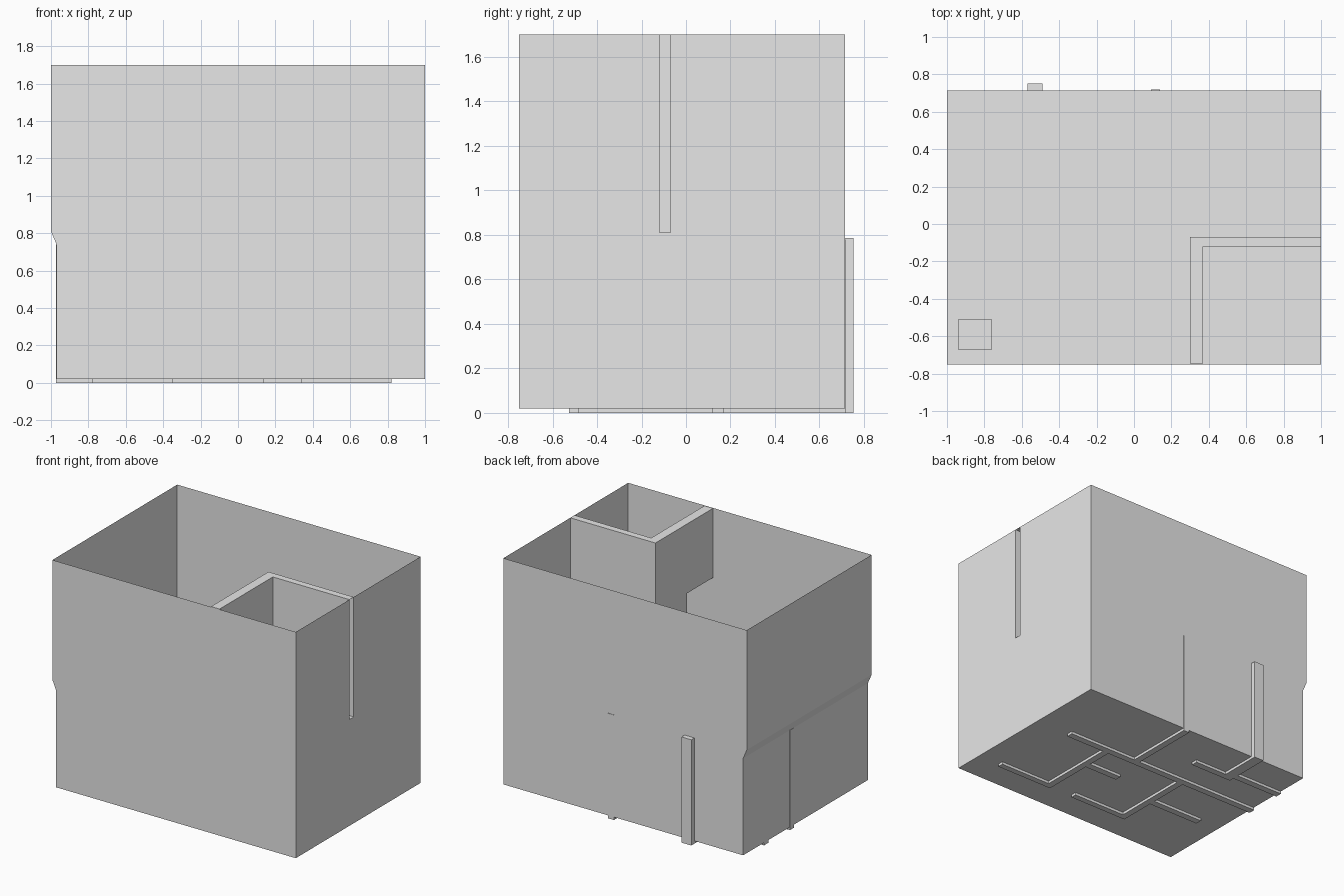
import bpy

if "Cube" in bpy.data.objects:
    bpy.data.objects.remove(bpy.data.objects["Cube"])

grey = bpy.data.materials.new("plain grey")
grey.diffuse_color = (0.8, 0.8, 0.8, 1)
grey.use_nodes = True
grey.node_tree.nodes["Principled BSDF"].inputs["Base Color"].default_value = grey.diffuse_color

BOTTOM, FLOOR, TOP = 0.02, 0.81, 1.70
FRONT, BACK = -0.75, 0.715


def add_mesh(name, verts, faces):
    mesh = bpy.data.meshes.new(name)
    mesh.from_pydata(verts, [], faces)
    mesh.materials.append(grey)
    obj = bpy.data.objects.new(name, mesh)
    bpy.context.collection.objects.link(obj)
    return obj


def add_sheets(name, polygons):
    """Thin surfaces, one polygon per face."""
    verts, faces = [], []
    for poly in polygons:
        faces.append(list(range(len(verts), len(verts) + len(poly))))
        verts += poly
    return add_mesh(name, verts, faces)


def prism_x(name, profile, x0, x1, caps=True):
    """Counter-clockwise (y, z) profile extruded along x."""
    n = len(profile)
    verts = [(x, y, z) for x in (x0, x1) for y, z in profile]
    faces = [(i, (i + 1) % n, (i + 1) % n + n, i + n)[::-1] for i in range(n)]
    if caps:
        faces += [list(range(n))[::-1], list(range(n, 2 * n))]
    return add_mesh(name, verts, faces)


def box(name, x0, x1, y0, y1, z0, z1):
    return prism_x(name, [(y0, z0), (y1, z0), (y1, z1), (y0, z1)], x0, x1)


# Outer shell: open at the top, left wall stepped outwards for the upper storey
section = [(1, TOP), (-1, TOP), (-1, FLOOR), (-0.97, 0.74), (-0.97, BOTTOM), (1, BOTTOM)]
shell = [[(x, FRONT, z) for x, z in section],
         [(x, BACK, z) for x, z in reversed(section)]]
for (xa, za), (xb, zb) in zip(section[1:5], section[2:6]):
    shell.append([(xa, FRONT, za), (xa, BACK, za), (xb, BACK, zb), (xb, FRONT, zb)])
# Right wall with the slot for the upper partition
shell.append([(1, y, z) for y, z in [
    (FRONT, BOTTOM), (BACK, BOTTOM), (BACK, TOP), (-0.07, TOP),
    (-0.07, FLOOR), (-0.12, FLOOR), (-0.12, TOP), (FRONT, TOP)]])
add_sheets("outer_shell", shell)

# Upper floor and its corner hatch
add_sheets("upper_floor", [[(-1, FRONT, FLOOR), (1, FRONT, FLOOR),
                            (1, BACK, FLOOR), (-1, BACK, FLOOR)]])
box("floor_hatch", -0.94, -0.76, -0.67, -0.51, FLOOR, FLOOR + 0.03)

# Upper partition: side wall with doorway, and hollow cross wall open at the slot
prism_x("partition_side_wall", [(-0.07, TOP), (-0.745, TOP), (-0.745, 1.185),
                                (-0.44, 1.185), (-0.44, FLOOR), (-0.07, FLOOR)], 0.30, 0.37)
prism_x("partition_cross_wall", [(-0.12, FLOOR), (-0.07, FLOOR),
                                 (-0.07, TOP), (-0.12, TOP)], 0.37, 1.0, caps=False)

# Lower storey walls, which reach slightly through the base: x0, x1, y0, y1, top
lower_walls = {
    "spine": (-0.973, 0.72, 0.12, 0.17, 0.74),
    "back_divider": (0.09, 0.14, 0.17, 0.718, 0.78),
    "right_divider": (0.34, 0.39, -0.525, 0.12, 0.78),
    "right_return": (0.39, 0.82, -0.525, -0.48, 0.78),
    "centre_stub": (0.06, 0.34, -0.13, -0.08, 0.78),
    "left_divider": (-0.35, -0.30, -0.525, 0.12, 0.78),
    "left_return": (-0.30, 0.14, -0.525, -0.48, 0.78),
    "left_stub": (-0.78, -0.35, -0.24, -0.19, 0.78),
    "back_post": (-0.57, -0.49, 0.38, 0.752, 0.785),
    "back_return": (-0.49, -0.22, 0.38, 0.43, 0.78),
    "back_left_wall": (-0.97, -0.57, 0.42, 0.47, 0.74),
}
for part, (x0, x1, y0, y1, top) in lower_walls.items():
    box("lower_wall_" + part, x0, x1, y0, y1, 0, top)
